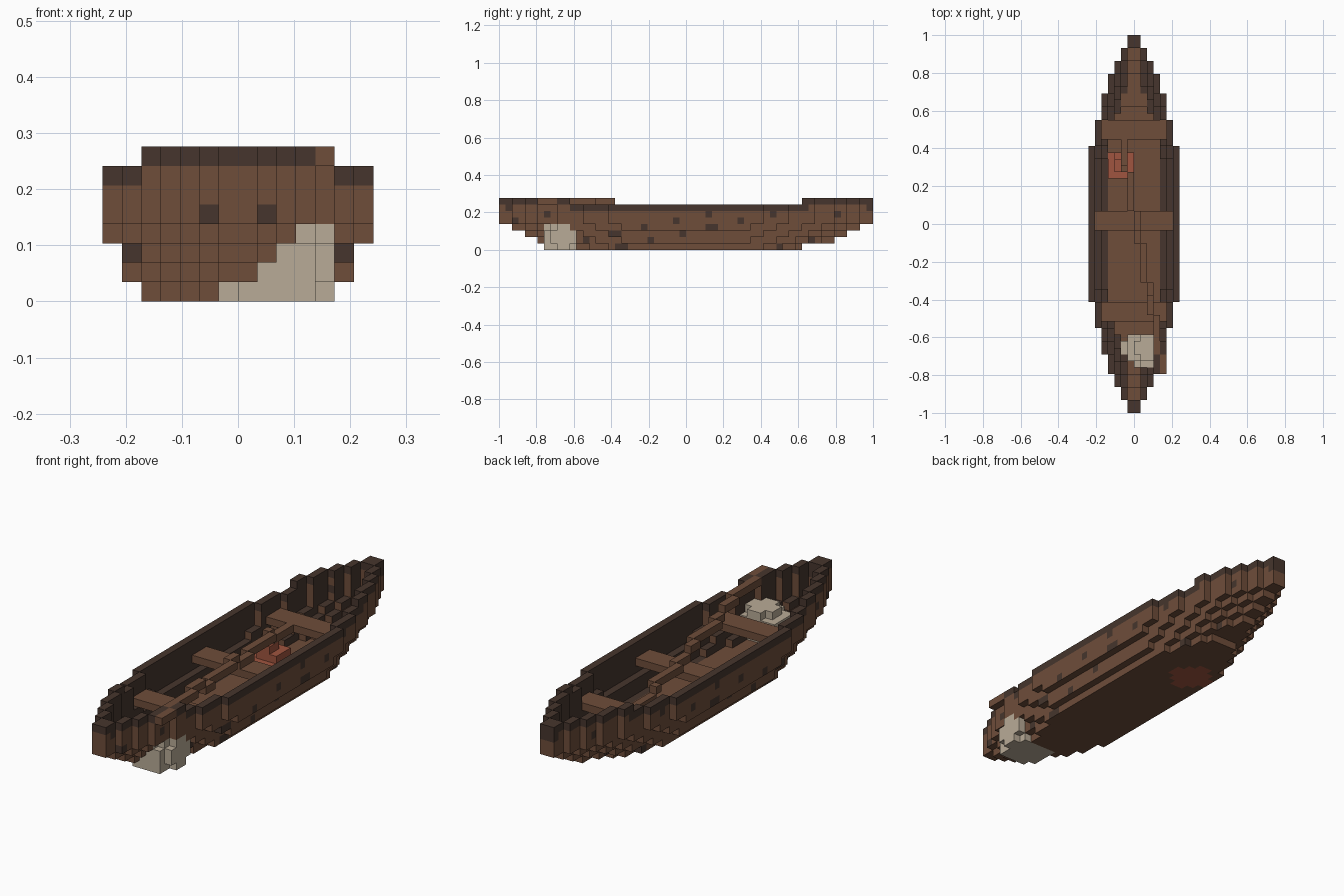
import bpy
import math
from mathutils import Vector

V = 2 / 58          # block size
DIRS = [Vector(d) for d in ((1, 0, 0), (-1, 0, 0), (0, 1, 0),
                            (0, -1, 0), (0, 0, 1), (0, 0, -1))]

cube = bpy.data.objects.get("Cube")
if cube:
    bpy.data.objects.remove(cube, do_unlink=True)


def material(name, rgb):
    m = bpy.data.materials.new(name)
    m.use_nodes = True
    m.diffuse_color = (*rgb, 1)
    m.node_tree.nodes["Principled BSDF"].inputs["Base Color"].default_value = (*rgb, 1)
    return m


WOOD, DARK, PALE, RED = range(4)
MATERIALS = [material("brown_wood", (0.156, 0.074, 0.042)),
             material("dark_wood", (0.061, 0.036, 0.026)),
             material("pale_stone", (0.485, 0.407, 0.31)),
             material("red_clay", (0.35, 0.09, 0.05))]


def box(x0, x1, y0, y1, z0, z1):
    return {(x, y, z) for x in range(x0, x1) for y in range(y0, y1) for z in range(z0, z1)}


def build(name, cells, paint):
    """Skin a set of blocks; paint(centre, normal) picks each face's colour."""
    verts, faces, slots = {}, [], []
    for cell in sorted(cells):
        c = Vector(cell) + Vector((0.5, 0.5, 0.5))
        for n in DIRS:
            if tuple(int(a + b) for a, b in zip(cell, n)) in cells:
                continue
            u = Vector((n.y, n.z, n.x))
            w = n.cross(u)
            ring = [c + (n + u * a + w * b) / 2
                    for a, b in ((-1, -1), (1, -1), (1, 1), (-1, 1))]
            faces.append([verts.setdefault(tuple(p * V), len(verts)) for p in ring])
            slots.append(paint(c, n))
    mesh = bpy.data.meshes.new(name)
    mesh.from_pydata(list(verts), [], faces)
    for m in MATERIALS:
        mesh.materials.append(m)
    for poly, slot in zip(mesh.polygons, slots):
        poly.material_index = slot
    ob = bpy.data.objects.new(name, mesh)
    bpy.context.collection.objects.link(ob)
    return ob


# Hull outline: (half length, half width) steps, pulled in on lower layers
STEPS = [(12, 7), (16, 6), (20, 5), (23, 4), (25, 3), (27, 2), (29, 1)]


def half_width(y, z):
    if z == 0 and y > 18:
        return 0
    reach = y + 2 * max(0, 4 - z)
    cap = 5 if z < 1 else 6 if z < 3 else 7
    return next((min(w, cap) for end, w in STEPS if reach < end), 0)


def in_hull(x, y, z):
    if z < 0:
        return False
    return abs(x + 0.5) < half_width(abs(y + 0.5), z)


# Solid outline hollowed to one block thick, open at the top
shell = set()
for x, y, z in box(-7, 7, -29, 29, 0, 8):
    if not in_hull(x, y, z) or (z == 7 and abs(y + 0.5) < 18):
        continue
    around = ((1, 0, 0), (-1, 0, 0), (0, 1, 0), (0, -1, 0), (0, 0, -1))
    if not all(in_hull(x + a, y + b, z + c) for a, b, c in around):
        shell.add((x, y, z))

# Stone lump pushed through the bow
stone = {p for p in box(-2, 6, -23, -17, 0, 5)
         if ((p[0] - 1.3) / 3.4) ** 2 + ((p[1] + 19.5) / 3.3) ** 2
         + ((p[2] - 1.3) / 3.2) ** 2 < 1}
shell -= stone

# Top course of the shell is the rim
rim = {p for p in shell if p[2] == (6 if abs(p[1] + 0.5) < 18 else 7)}


def paint_hull(c, n):
    if n.z < 0 and c.z < 1 and math.hypot(c.x + 2, c.y - 9) < 2.6:
        return RED
    width = half_width(abs(c.y), 5)
    inside = n.x * c.x < 0 or (n.z > 0 and abs(c.x) > max(1, width - 2.6))
    if inside and c.z > 1:
        return DARK
    if n.z > 0 and c.z < 1 and abs(c.x) > 4:
        return DARK
    stain = math.sin(c.y * 0.9 + c.z * 2.1) * math.sin(c.z * 1.7 - c.y * 0.35)
    return DARK if n.z == 0 and stain > 0.78 else WOOD


build("hull", shell - rim, paint_hull)
build("rim", rim, lambda c, n: DARK)
build("bow_stone", stone, lambda c, n: PALE)

# Cross benches
for name, w, y0 in (("front_bench", 5, -15), ("middle_bench", 6, -1), ("rear_bench", 5, 13)):
    build(name, box(-w, w, y0, y0 + 3, 4, 5), lambda c, n: WOOD)

# Long pole lying diagonally, climbing towards the bow
pole = set()
for y in range(-23, 16):
    x = max(-2, math.floor(-2 + (13 - y) / 5.6))
    z = 7 if y < -11 else 6 if y < -1 else 5 if y < 9 else 4
    pole.add((x, y, z))
build("pole", pole, lambda c, n: WOOD)

# Stepped clay pot on the floor
pot = box(-4, 0, 7, 11, 1, 2) | box(-3, 0, 8, 11, 2, 3) | box(-3, -1, 8, 10, 3, 4)
build("clay_pot", pot, lambda c, n: RED)
